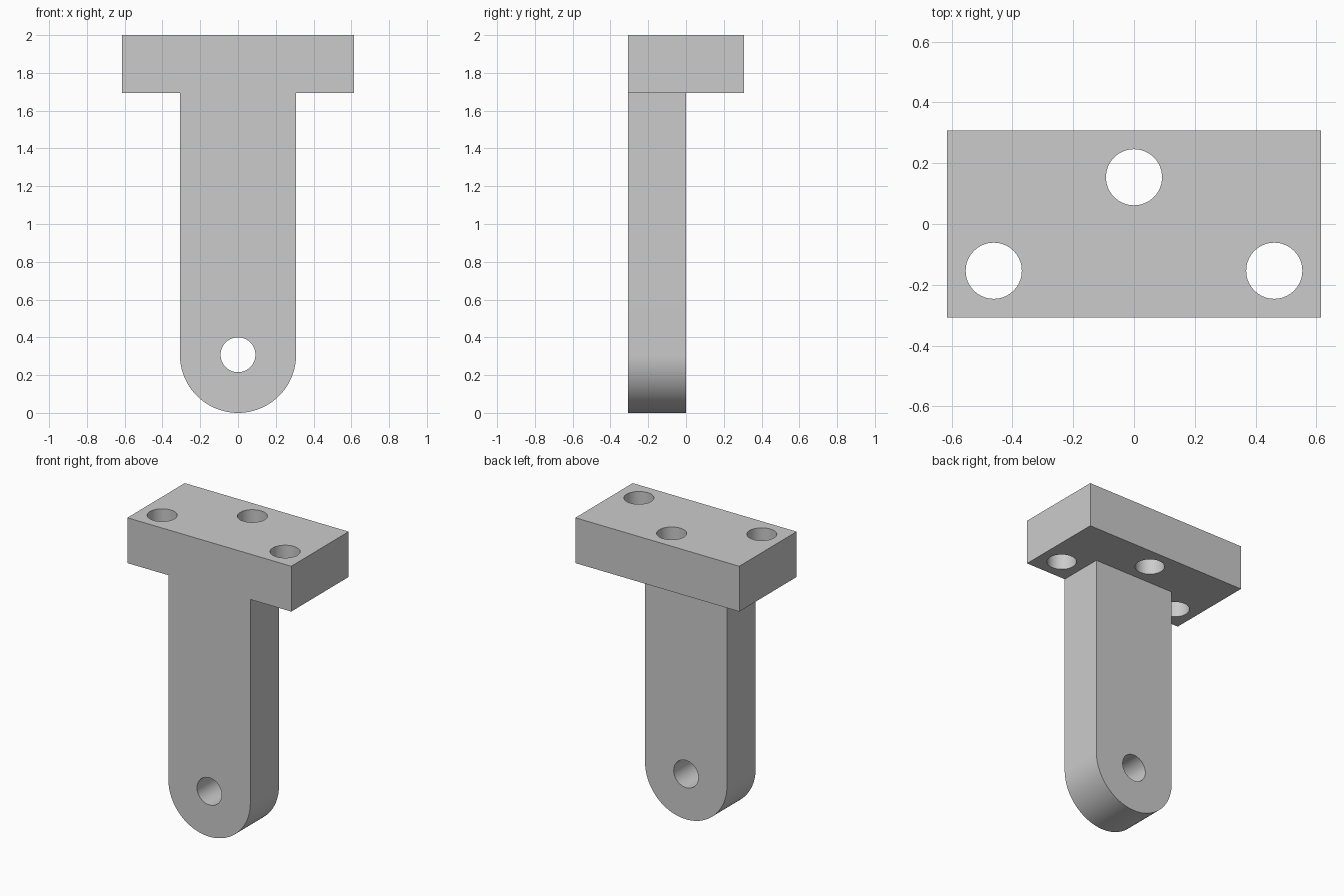
import bpy, bmesh
from math import pi, cos, sin

if "Cube" in bpy.data.objects:
    bpy.data.objects.remove(bpy.data.objects["Cube"])

U = 2 / 6.5          # base module: plate thickness and leg radius
R = 0.3 * U          # bolt hole radius


def combine(target, tool, operation):
    """Apply a boolean and discard the tool object."""
    mod = target.modifiers.new(operation.title(), 'BOOLEAN')
    mod.operation = operation
    mod.solver = 'EXACT'
    mod.object = tool
    bpy.context.view_layer.objects.active = target
    bpy.ops.object.modifier_apply(modifier=mod.name)
    bpy.data.objects.remove(tool, do_unlink=True)


def drill(target, location, rotation=(0, 0, 0)):
    bpy.ops.mesh.primitive_cylinder_add(vertices=64, radius=R, depth=2 * U,
                                        location=location, rotation=rotation)
    cutter = bpy.context.object
    cutter.name = "hole_cutter"
    cutter.hide_render = True
    combine(target, cutter, 'DIFFERENCE')


# Mounting plate
bpy.ops.mesh.primitive_cube_add(size=1, location=(0, 0, 2 - U / 2))
bracket = bpy.context.object
bracket.name = "mounting_bracket"
bracket.scale = (4 * U, 2 * U, U)
bpy.ops.object.transform_apply(location=True, rotation=True, scale=True)

# Hanging leg with rounded lower end, extruded from front to mid depth
N = 48
profile = [(U * cos(pi + pi * i / N), U + U * sin(pi + pi * i / N))
           for i in range(N + 1)]
profile += [(U, 2 - U), (-U, 2 - U)]
bm = bmesh.new()
face = bm.faces.new([bm.verts.new((x, -U, z)) for x, z in profile])
ext = bmesh.ops.extrude_face_region(bm, geom=[face])
verts = [g for g in ext['geom'] if isinstance(g, bmesh.types.BMVert)]
bmesh.ops.translate(bm, vec=(0, U, 0), verts=verts)
bmesh.ops.recalc_face_normals(bm, faces=bm.faces)
mesh = bpy.data.meshes.new("leg")
bm.to_mesh(mesh)
bm.free()
leg = bpy.data.objects.new("leg", mesh)
bpy.context.collection.objects.link(leg)
combine(bracket, leg, 'UNION')

# Three plate holes and the pivot hole in the leg
for x, y in ((0, U / 2), (-1.5 * U, -U / 2), (1.5 * U, -U / 2)):
    drill(bracket, (x, y, 2 - U / 2))
drill(bracket, (0, -U / 2, U), (pi / 2, 0, 0))

# Smooth the curved walls, keep edges sharp
bpy.ops.object.select_all(action='DESELECT')
bracket.select_set(True)
bpy.context.view_layer.objects.active = bracket
bpy.ops.object.shade_smooth_by_angle()
